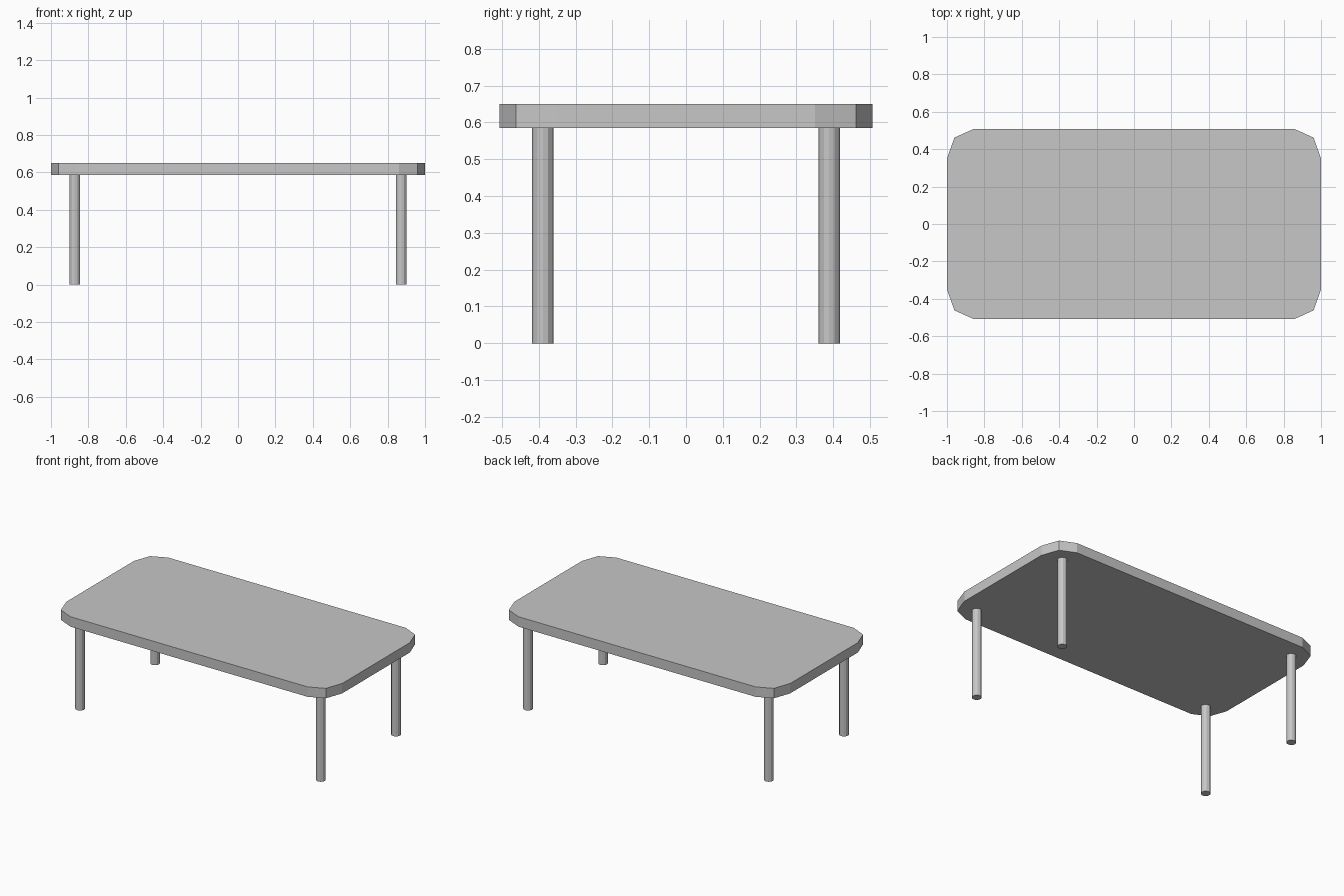
import bpy
import bmesh
from math import pi, cos, sin

cube = bpy.data.objects.get("Cube")
if cube:
    bpy.data.objects.remove(cube, do_unlink=True)

TOP_Z, UNDER_Z = 0.65, 0.585
LEG_X, LEG_Y, LEG_RADIUS, LEG_SIDES = 0.873, 0.389, 0.029, 12

grey = bpy.data.materials.new("plain grey")
grey.use_nodes = True
grey.diffuse_color = (0.57, 0.57, 0.57, 1)
grey.node_tree.nodes["Principled BSDF"].inputs["Base Color"].default_value = grey.diffuse_color


def prism(name, outline, bottom, top, location=(0, 0, 0)):
    """Extrude a flat outline upwards into a closed solid."""
    bm = bmesh.new()
    base = bm.faces.new([bm.verts.new((x, y, bottom)) for x, y in outline])
    result = bmesh.ops.extrude_face_region(bm, geom=[base], use_keep_orig=True)
    raised = [v for v in result["geom"] if isinstance(v, bmesh.types.BMVert)]
    bmesh.ops.translate(bm, verts=raised, vec=(0, 0, top - bottom))
    bmesh.ops.recalc_face_normals(bm, faces=bm.faces)
    mesh = bpy.data.meshes.new(name)
    bm.to_mesh(mesh)
    bm.free()
    mesh.materials.append(grey)
    obj = bpy.data.objects.new(name, mesh)
    obj.location = location
    bpy.context.collection.objects.link(obj)
    return obj


# Tabletop: one faceted corner mirrored into all four quadrants
corner = [(1.0, 0.35), (0.96, 0.462), (0.86, 0.507)]
half = corner + [(-x, y) for x, y in reversed(corner)]
outline = half + [(-x, -y) for x, y in half]
prism("tabletop", outline, UNDER_Z, TOP_Z)

# Four round legs
circle = [(LEG_RADIUS * cos(2 * pi * i / LEG_SIDES), LEG_RADIUS * sin(2 * pi * i / LEG_SIDES))
          for i in range(LEG_SIDES)]
for side, sx in (("left", 1), ("right", -1)):
    for end, sy in (("front", -1), ("back", 1)):
        prism(f"{end}_{side}_leg", circle, 0, UNDER_Z, (sx * LEG_X, sy * LEG_Y, 0))
